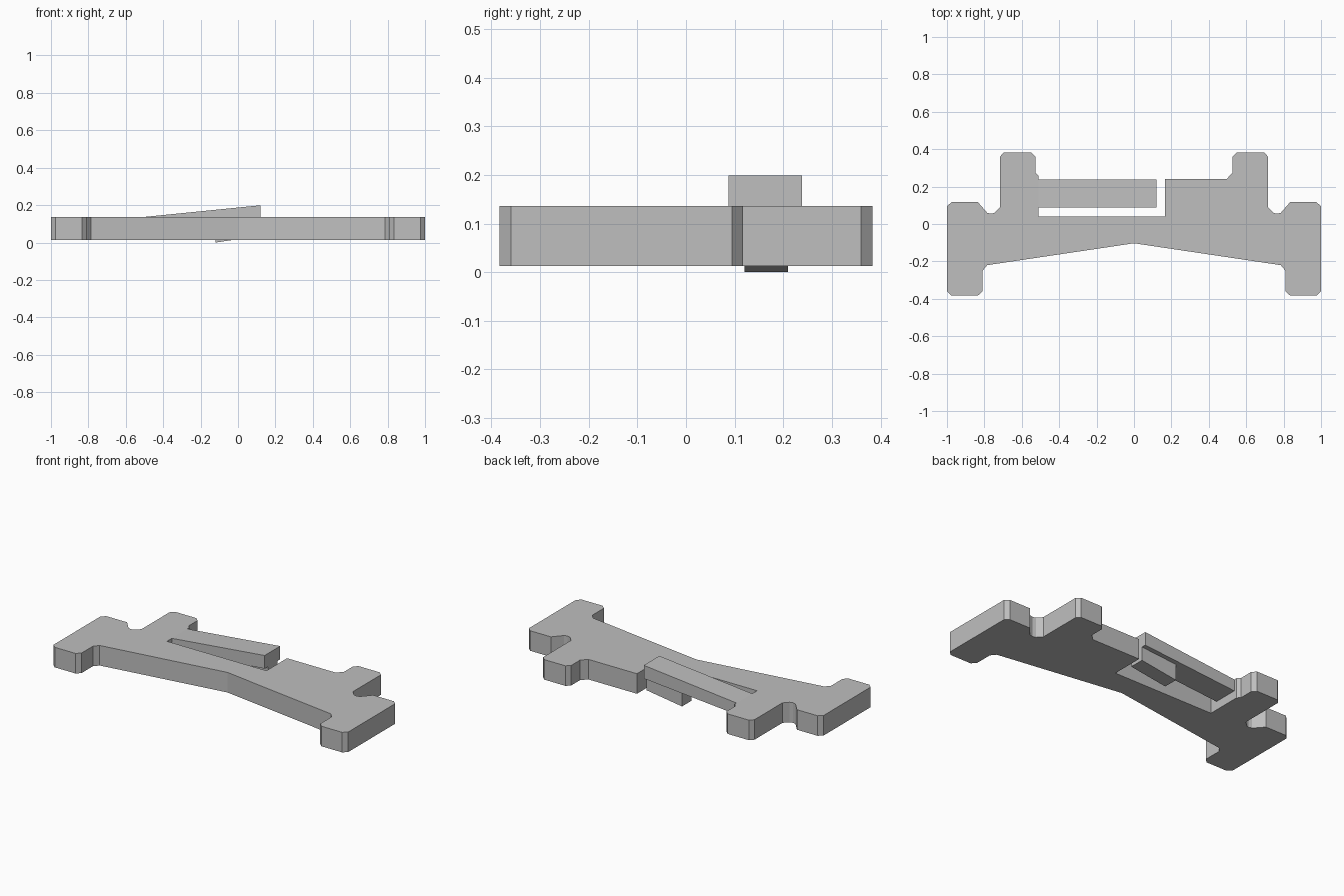
import bpy
import bmesh
from mathutils import Vector

cube = bpy.data.objects.get("Cube")
if cube:
    bpy.data.objects.remove(cube, do_unlink=True)

grey = bpy.data.materials.new("plain grey")
grey.use_nodes = True
grey.diffuse_color = (0.52, 0.52, 0.52, 1)
grey.node_tree.nodes["Principled BSDF"].inputs["Base Color"].default_value = grey.diffuse_color


def prism(name, points, offset):
    """Extrude a closed outline of 3D points along an offset."""
    bm = bmesh.new()
    face = bm.faces.new([bm.verts.new(p) for p in points])
    ext = bmesh.ops.extrude_face_region(bm, geom=[face])
    moved = [g for g in ext["geom"] if isinstance(g, bmesh.types.BMVert)]
    bmesh.ops.translate(bm, verts=moved, vec=Vector(offset))
    bmesh.ops.recalc_face_normals(bm, faces=bm.faces)
    mesh = bpy.data.meshes.new(name)
    bm.to_mesh(mesh)
    bm.free()
    mesh.materials.append(grey)
    obj = bpy.data.objects.new(name, mesh)
    bpy.context.collection.objects.link(obj)
    return obj


def side_prism(name, profile, y0, y1):
    """Extrude an x-z profile from y0 to y1."""
    return prism(name, [(x, y0, z) for x, z in profile], (0, y1 - y0, 0))


BOTTOM, TOP = 0.013, 0.136

# Half outline of the plate, from the front centre round to the back shoulder
half = [(0.785, -0.22), (0.81, -0.25), (0.81, -0.36), (0.835, -0.383),
        (0.975, -0.383), (1, -0.36), (1, 0.095), (0.975, 0.117),
        (0.835, 0.117), (0.785, 0.06), (0.765, 0.055), (0.745, 0.06),
        (0.717, 0.09), (0.717, 0.36), (0.695, 0.383), (0.55, 0.383),
        (0.527, 0.36), (0.527, 0.275), (0.495, 0.24)]
slot = [(0.165, 0.24), (0.165, 0.04), (-0.51, 0.04), (-0.51, 0.257)]
mirrored = [(-x, y) for x, y in reversed(half[:-1])]
outline = [(0, -0.103)] + half + slot + mirrored

# Plate with feet, side notches and an open slot
prism("plate", [(x, y, BOTTOM) for x, y in outline], (0, 0, TOP - BOTTOM))

# Sloping spring arm, joined to the plate at its left end in the slot
side_prism("spring_arm",
           [(-0.51, 0.065), (0.12, 0.118), (0.12, 0.199), (-0.51, TOP)],
           0.087, 0.238)

# Catch block under the free end of the arm
side_prism("catch_block",
           [(-0.12, 0), (0.12, 0.035), (0.12, 0.13), (-0.12, 0.11)],
           0.12, 0.21)
